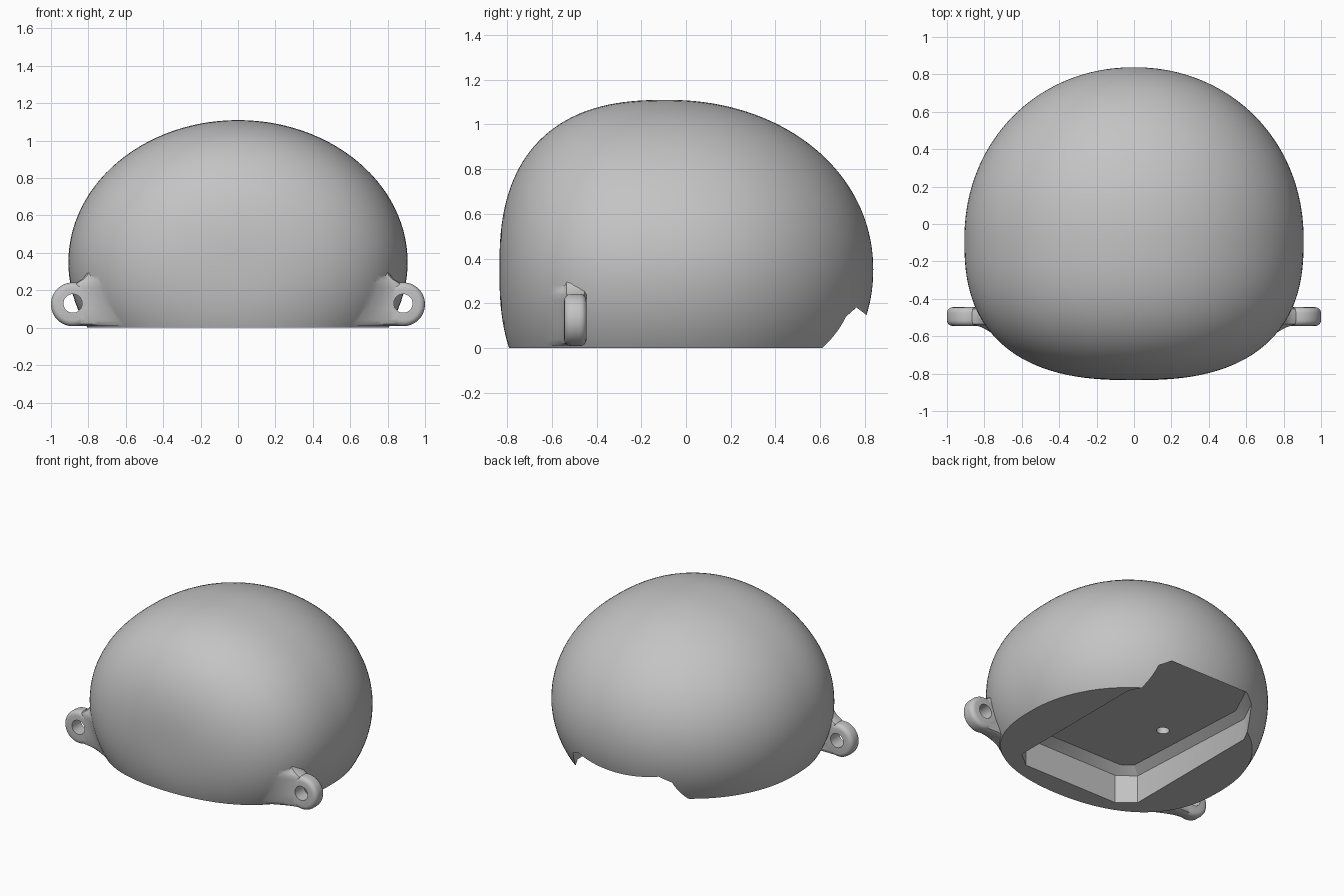
import bpy, bmesh, math
from mathutils import Matrix, Vector

cube = bpy.data.objects.get("Cube")
if cube:
    bpy.data.objects.remove(cube, do_unlink=True)

grey = bpy.data.materials.new("plain grey")
grey.use_nodes = True
color = (0.55, 0.55, 0.55, 1)
grey.diffuse_color = color
grey.node_tree.nodes["Principled BSDF"].inputs["Base Color"].default_value = color

CY, CZ = -0.08, 0.35              # widest point of the dome
A, BACK, FRONT, C = 0.907, 0.918, 0.755, 0.76
P_FRONT, P_BACK = 2.55, 2.06      # squareness of each half


def make(name, bm):
    bmesh.ops.recalc_face_normals(bm, faces=bm.faces)
    mesh = bpy.data.meshes.new(name)
    bm.to_mesh(mesh)
    bm.free()
    obj = bpy.data.objects.new(name, mesh)
    bpy.context.collection.objects.link(obj)
    mesh.materials.append(grey)
    return obj


def loft(bm, rings):
    """Closed solid through a stack of equal point rings."""
    rows = [[bm.verts.new(p) for p in ring] for ring in rings]
    n = len(rows[0])
    for low, high in zip(rows, rows[1:]):
        for i in range(n):
            j = (i + 1) % n
            bm.faces.new((low[i], low[j], high[j], high[i]))
    bm.faces.new(rows[0][::-1])
    bm.faces.new(rows[-1])


def cylinder(name, radius, depth, location, along_y):
    bm = bmesh.new()
    turn = Matrix.Rotation(math.pi / 2, 4, 'X') if along_y else Matrix()
    bmesh.ops.create_cone(bm, cap_ends=True, segments=48, radius1=radius, radius2=radius,
                          depth=depth, matrix=Matrix.Translation(location) @ turn)
    return make(name, bm)


def apply(obj, mod):
    bpy.ops.object.select_all(action='DESELECT')
    bpy.context.view_layer.objects.active = obj
    obj.select_set(True)
    bpy.ops.object.modifier_apply(modifier=mod.name)


def boolean(obj, other, operation):
    mod = obj.modifiers.new(operation, 'BOOLEAN')
    mod.operation, mod.object = operation, other
    # Take the first solver that keeps the body whole
    for solver in ('EXACT', 'MANIFOLD', 'FLOAT'):
        mod.solver = solver
        bpy.context.view_layer.update()
        result = obj.evaluated_get(bpy.context.evaluated_depsgraph_get())
        if len(result.data.polygons) > len(obj.data.polygons) / 2:
            break
    apply(obj, mod)
    bpy.data.objects.remove(other, do_unlink=True)


def dome_x(y, z):
    """Half width of the front of the dome."""
    r2 = (1 - (abs(y - CY) / FRONT) ** P_FRONT) ** (2 / P_FRONT)
    return A * math.sqrt(max(r2 - ((z - CZ) / C) ** 2, 0))


# Dome: round at the back, squarer towards the front, cut flat below
bm = bmesh.new()
bmesh.ops.create_uvsphere(bm, u_segments=112, v_segments=72, radius=1,
                          matrix=Matrix.Rotation(math.pi / 2, 4, 'X'))
for v in bm.verts:
    x, y, z = v.co
    p, depth = (P_FRONT, FRONT) if y < 0 else (P_BACK, BACK)
    k = (math.hypot(x, z) ** p + abs(y) ** p) ** (-1 / p)
    v.co = (x * k * A, CY + y * k * depth, CZ + z * k * C)
bmesh.ops.bisect_plane(bm, geom=bm.verts[:] + bm.edges[:] + bm.faces[:], dist=1e-6,
                       plane_co=(0, 0, 0), plane_no=(0, 0, 1), clear_inner=True)
rim = [e for e in bm.edges if e.is_boundary]
bmesh.ops.holes_fill(bm, edges=rim, sides=0)
dome = make("dome_shell", bm)

# Side lugs: rounded eyelet plus a web that flares into the dome
Y0, Y1, LX, LZ, LR, R = -0.545, -0.445, 0.883, 0.125, 0.117, 0.03
# height, outward reach, edge inset
levels = [(0.01, 0.879, 0.03), (0.019, 0.879, 0.01), (0.039, 0.879, 0.001),
          (0.1, 0.879, 0.001), (0.16, 0.879, 0.001), (0.213, 0.879, 0.001),
          (0.238, 0.87, 0.001), (0.25, 0.85, 0.001), (0.262, 0.832, 0.001),
          (0.28, 0.815, 0.001), (0.3, 0.803, 0.003), (0.325, 0.792, 0.008)]
for side in (1, -1):
    bm = bmesh.new()
    rings = []
    for z, reach, inset in levels:
        near, far = Y0 + inset, Y1 - inset
        pts = [Vector(p) for p in (
            (0.5, far), (reach - R, far), (reach - 0.3 * R, far - 0.3 * R), (reach, far - R),
            (reach, near + R), (reach - 0.3 * R, near + 0.3 * R))]
        start = Vector((min(reach - R, 0.84), near))
        mid = Vector((min(dome_x(-0.56, z) + 0.01, start.x - 0.005), -0.556))
        end = Vector((dome_x(-0.67, z) - 0.004, -0.67))
        for i in range(11):
            t = i / 10
            pts.append(start * (1 - t) ** 2 + mid * 2 * t * (1 - t) + end * t * t)
        pts.append(Vector((0.47, -0.6)))
        rings.append([(side * p.x, p.y, z) for p in pts])
    loft(bm, rings)
    web = make("lug_web", bm)
    eyelet = cylinder("lug_eyelet", LR, Y1 - Y0, (side * LX, (Y0 + Y1) / 2, LZ), True)
    bevel = eyelet.modifiers.new("round", 'BEVEL')
    bevel.width, bevel.segments = R, 4
    bevel.limit_method, bevel.angle_limit = 'ANGLE', math.radians(40)
    apply(eyelet, bevel)
    boolean(dome, web, 'UNION')
    boolean(dome, eyelet, 'UNION')
    hole = cylinder("lug_hole", 0.05, 0.14, (side * LX, (Y0 + Y1) / 2, 0.13), True)
    boolean(dome, hole, 'DIFFERENCE')


# Underside pocket: chamfered tray, slightly tilted, open at the back
def mirrored(half, z_of):
    ring = half + [(-x, y) for x, y in reversed(half)]
    return [(x, y, z_of(y)) for x, y in ring]


outer = [(0.377, -0.64), (0.49, -0.548), (0.49, 0.525), (0.34, 0.82)]
inner = [(0.365, -0.575), (0.435, -0.515), (0.435, 0.51), (0.315, 0.75)]
bm = bmesh.new()
loft(bm, [mirrored(outer, lambda y: -0.1),
          mirrored(outer, lambda y: 0.175 - 0.045 * y),
          mirrored(inner, lambda y: 0.224 - 0.045 * y)])
boolean(dome, make("pocket_cutter", bm), 'DIFFERENCE')

# Small blind hole in the pocket roof
boolean(dome, cylinder("roof_hole", 0.042, 0.3, (-0.265, -0.025, 0.25), False), 'DIFFERENCE')

bpy.ops.object.select_all(action='DESELECT')
dome.select_set(True)
bpy.context.view_layer.objects.active = dome
bpy.ops.object.shade_smooth_by_angle(angle=math.radians(32))
